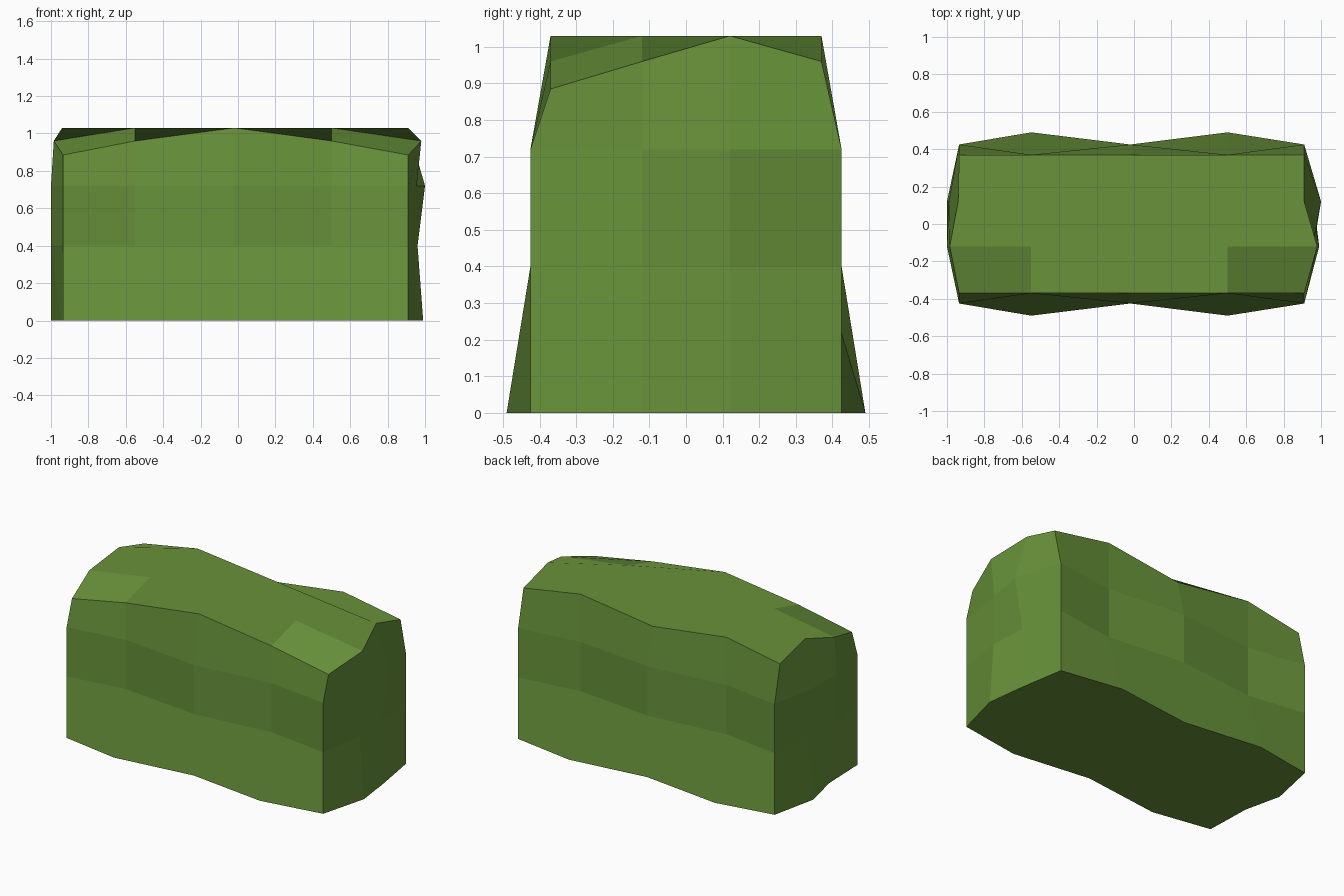
import bpy, bmesh

if "Cube" in bpy.data.objects:
    bpy.data.objects.remove(bpy.data.objects["Cube"])

# One foliage colour
green = bpy.data.materials.new("hedge green")
green.diffuse_color = (0.138, 0.287, 0.042, 1)
green.use_nodes = True
green.node_tree.nodes["Principled BSDF"].inputs["Base Color"].default_value = green.diffuse_color

COLS = [-0.935, -0.55, -0.02, 0.50, 0.91]      # columns along the long sides
LEVELS = [0.0, 0.40, 0.72]                     # heights of the lower rings
BULGE = [(0.425, 0.49), (0.425, 0.37), (0.425, 0.37), (0.37, 0.37)]  # half depth: even, odd columns
# End columns: x at y = -0.12 and y = 0.12 for each level
RIGHT = [(0.99, 0.96), (0.96, 0.945), (0.955, 1.0), (0.98, 0.91)]
LEFT = [(-0.945, -1.0), (-1.0, -0.955), (-1.0, -0.99), (-0.985, -0.94)]
# Rounded, uneven heights of the top rim
TOP_FRONT = [0.885, 0.96, 1.03, 0.96, 0.885]
TOP_BACK = [0.96, 1.03, 0.96, 1.03, 0.96]
TOP_END = (0.96, 1.03)


def ring(level):
    """Counter-clockwise outline of the hedge at one level."""
    top = level == 3
    zf = TOP_FRONT if top else [LEVELS[level]] * 5
    zb = TOP_BACK if top else [LEVELS[level]] * 5
    ze = TOP_END if top else [LEVELS[level]] * 2
    depth = [BULGE[level][i % 2] for i in range(5)]
    front = [(COLS[i], -depth[i], zf[i]) for i in range(5)]
    right = [(RIGHT[level][i], (-0.12, 0.12)[i], ze[i]) for i in range(2)]
    back = [(COLS[i], depth[i], zb[i]) for i in reversed(range(5))]
    left = [(LEFT[level][i], (-0.12, 0.12)[i], ze[i]) for i in (1, 0)]
    return front + right + back + left


bm = bmesh.new()
rings = [[bm.verts.new(p) for p in ring(k)] for k in range(4)]
n = len(rings[0])

# Faceted sides
for low, high in zip(rings, rings[1:]):
    for i in range(n):
        j = (i + 1) % n
        bm.faces.new((low[i], low[j], high[j], high[i]))

# Flat underside
bm.faces.new(list(reversed(rings[0])))

# Top: two dipped front corners and one broad face
t = rings[3]
a = bm.verts.new((-0.55, -0.12, 1.03))
b = bm.verts.new((0.50, -0.12, 1.03))
bm.faces.new((t[0], t[1], a, t[13]))
bm.faces.new((t[3], t[4], t[5], b))
bm.faces.new([t[1], t[2], t[3], b] + t[5:14] + [a])

mesh = bpy.data.meshes.new("hedge")
bm.to_mesh(mesh)
bm.free()
mesh.materials.append(green)
bpy.context.collection.objects.link(bpy.data.objects.new("hedge", mesh))
